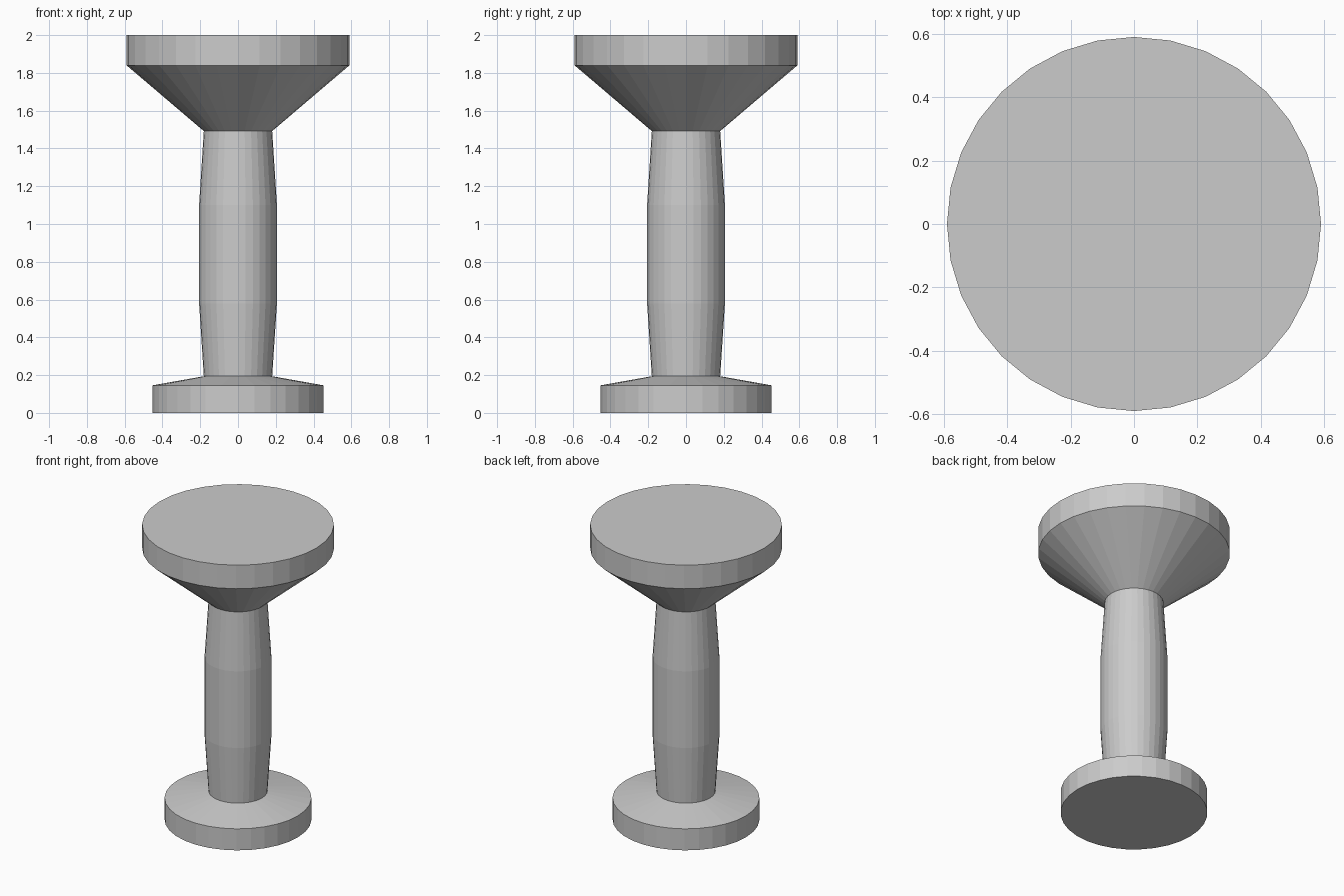
import bpy, bmesh, math

if "Cube" in bpy.data.objects:
    bpy.data.objects.remove(bpy.data.objects["Cube"])

SIDES = 32


def lathe(name, profile):
    """Closed flat-shaded solid from (radius, z) rings, bottom to top."""
    bm = bmesh.new()
    rings = []
    for r, z in profile:
        angles = [2 * math.pi * i / SIDES for i in range(SIDES)]
        rings.append([bm.verts.new((r * math.cos(a), r * math.sin(a), z)) for a in angles])
    for low, high in zip(rings, rings[1:]):
        for i in range(SIDES):
            j = (i + 1) % SIDES
            bm.faces.new((low[i], low[j], high[j], high[i]))
    bm.faces.new(rings[0][::-1])
    bm.faces.new(rings[-1])
    mesh = bpy.data.meshes.new(name)
    bm.to_mesh(mesh)
    bm.free()
    obj = bpy.data.objects.new(name, mesh)
    bpy.context.collection.objects.link(obj)
    return obj


# One continuous turned body: base disc, bulging shaft, flared top
lathe("pedestal", [
    (0.452, 0.0), (0.452, 0.146),      # base disc
    (0.181, 0.194), (0.206, 0.58),     # shaft, swelling in the middle
    (0.206, 1.10), (0.181, 1.492),
    (0.59, 1.84), (0.59, 2.0),         # flare and top disc
])
